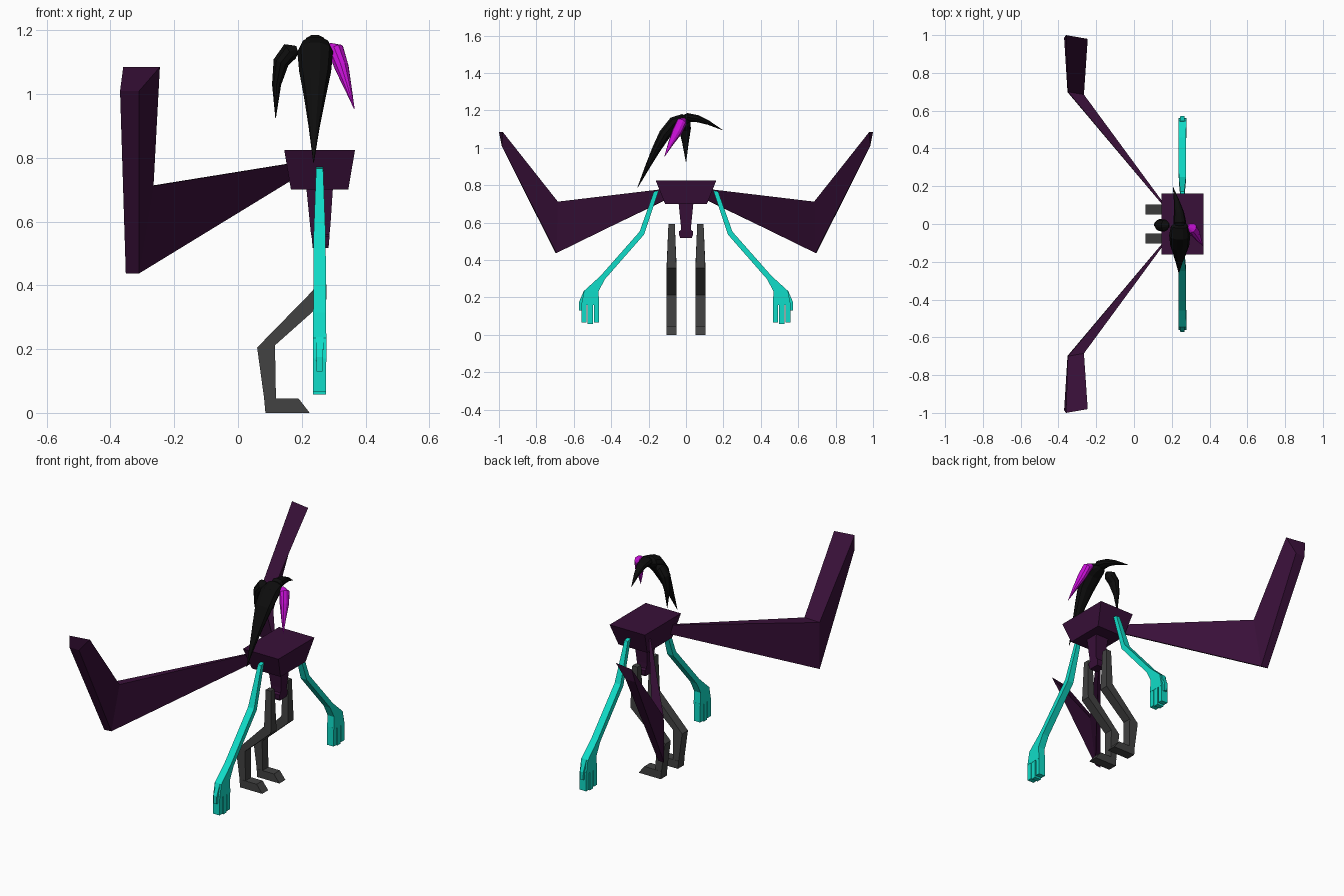
import bpy, bmesh, math
from mathutils import Vector

if "Cube" in bpy.data.objects:
    bpy.data.objects.remove(bpy.data.objects["Cube"], do_unlink=True)


def material(name, r, g, b):
    m = bpy.data.materials.new(name)
    m.use_nodes = True
    m.diffuse_color = (r, g, b, 1)
    m.node_tree.nodes["Principled BSDF"].inputs["Base Color"].default_value = (r, g, b, 1)
    return m


PURPLE = material("dark purple", 0.040, 0.005, 0.040)
TEAL = material("teal", 0.005, 0.72, 0.58)
GRAY = material("dark gray", 0.054, 0.054, 0.054)
BLACK = material("black", 0.004, 0.004, 0.004)
MAGENTA = material("magenta", 0.58, 0.005, 0.68)


def loft(name, mat, *tubes):
    """Join each tube's rings of points with faces and cap the ends."""
    bm = bmesh.new()
    for rings in tubes:
        loops = [[bm.verts.new(p) for p in ring] for ring in rings]
        for a, b in zip(loops, loops[1:]):
            n = len(a)
            for i in range(n):
                j = (i + 1) % n
                bm.faces.new((a[i], a[j], b[j], b[i]))
        bm.faces.new(loops[0])
        bm.faces.new(loops[-1])
    bmesh.ops.recalc_face_normals(bm, faces=bm.faces)
    mesh = bpy.data.meshes.new(name)
    bm.to_mesh(mesh)
    bm.free()
    mesh.materials.append(mat)
    obj = bpy.data.objects.new(name, mesh)
    bpy.context.collection.objects.link(obj)
    return obj


def rect(cx, hx, hy, z):
    return [(cx - hx, -hy, z), (cx + hx, -hy, z), (cx + hx, hy, z), (cx - hx, hy, z)]


def across_x(outer, inner, half, s, cx=0.256):
    """Quad ring from two (y, z) points, widened along x."""
    return [(cx + k * half, s * y, z)
            for k, (y, z) in ((-1, outer), (1, outer), (1, inner), (-1, inner))]


def across_y(back, front, half, cy):
    """Quad ring from two (x, z) points, widened along y."""
    return [(x, cy + k * half, z)
            for k, (x, z) in ((-1, back), (1, back), (1, front), (-1, front))]


# Torso and waist
loft("torso", PURPLE, [rect(0.256, 0.111, 0.162, 0.825), rect(0.256, 0.09, 0.112, 0.70)])
loft("waist", PURPLE, [rect(0.256, 0.042, 0.04, 0.71), rect(0.258, 0.032, 0.028, 0.59),
                       rect(0.258, 0.029, 0.027, 0.56), rect(0.259, 0.028, 0.038, 0.553),
                       rect(0.259, 0.026, 0.036, 0.53), rect(0.259, 0.025, 0.03, 0.517)])

for side, s in (("front", -1), ("back", 1)):
    # Wing: root, elbow and tip sections
    rings = [
        [(0.165, .085, .783), (0.172, .09, .783), (0.172, .09, .732), (0.165, .085, .732)],
        [(-0.35, .70, .70), (-0.265, .685, .712), (-0.311, .693, .437), (-0.352, .698, .437)],
        [(-0.36, 1.0, 1.085), (-0.245, .98, 1.085), (-0.31, .985, 1.01), (-0.37, .985, 1.01)],
    ]
    loft(side + "_wing", PURPLE, [[(x, s * y, z) for x, y, z in r] for r in rings])

    # Arm with palm
    arm = [across_x((.172, .766), (.146, .772), .011, s),
           across_x((.248, .552), (.224, .536), .019, s),
           across_x((.457, .315), (.433, .298), .020, s),
           across_x((.545, .235), (.468, .232), .021, s),
           across_x((.560, .16), (.464, .16), .021, s)]
    loft(side + "_arm", TEAL, arm)

    # Fingers and thumb
    fingers = [[across_x((y + .014, z), (y - .014, z), .020, s) for z in (.17, low)]
               for y, low in ((.478, .065), (.512, .058), (.546, .065))]
    thumb = [across_x((.545, .238), (.53, .225), .012, s),
             across_x((.572, .175), (.55, .17), .011, s),
             across_x((.571, .13), (.557, .13), .009, s)]
    loft(side + "_fingers", TEAL, *fingers, thumb)

    # Leg and foot
    cy = s * 0.077
    leg = [across_y((.24, .592), (.272, .592), .017, cy),
           across_y((.236, .385), (.278, .356), .026, cy),
           across_y((.06, .205), (.116, .212), .026, cy),
           across_y((.082, .045), (.119, .045), .026, cy)]
    foot = [across_y((.082, .045), (.086, 0), .027, cy),
            across_y((.19, .045), (.225, 0), .027, cy)]
    loft(side + "_leg", GRAY, leg, foot)


def tuft(name, mat, side, path, sides=10):
    """Tapered lock of hair; path holds (point, side radius, thickness radius)."""
    pts = [Vector(p) for p, _, _ in path]
    rings = []
    for i, (_, rs, rn) in enumerate(path):
        t = (pts[min(i + 1, len(pts) - 1)] - pts[max(i - 1, 0)]).normalized()
        u = Vector(side)
        u = (u - t * u.dot(t)).normalized()
        n = t.cross(u)
        angles = [math.tau * k / sides for k in range(sides)]
        rings.append([pts[i] + u * rs * math.cos(a) + n * rn * math.sin(a) for a in angles])
    loft(name, mat, rings)


# Hair locks
X, Y = (1, 0, 0), (0, 1, 0)
tuft("front_hair", BLACK, X, [
    ((.243, .02, 1.15), .02, .015), ((.243, -.015, 1.15), .048, .032),
    ((.242, -.06, 1.133), .056, .038), ((.242, -.115, 1.07), .05, .033),
    ((.241, -.16, .99), .034, .024), ((.239, -.205, .90), .018, .014),
    ((.237, -.26, .785), .001, .001)])
tuft("back_hair", BLACK, X, [
    ((.243, -.03, 1.15), .018, .015), ((.242, .01, 1.162), .034, .025),
    ((.238, .06, 1.156), .027, .02), ((.226, .12, 1.134), .015, .012),
    ((.207, .195, 1.095), .001, .001)])
tuft("right_hair", BLACK, Y, [
    ((.186, -.008, 1.14), .012, .012), ((.163, -.008, 1.134), .032, .03),
    ((.135, -.006, 1.10), .032, .026), ((.121, -.003, 1.03), .018, .015),
    ((.118, 0, .925), .001, .001)])
tuft("left_hair", MAGENTA, Y, [
    ((.285, -.01, 1.15), .012, .012), ((.307, -.022, 1.138), .028, .026),
    ((.325, -.048, 1.085), .027, .023), ((.345, -.083, 1.02), .014, .012),
    ((.365, -.115, .953), .001, .001)])
